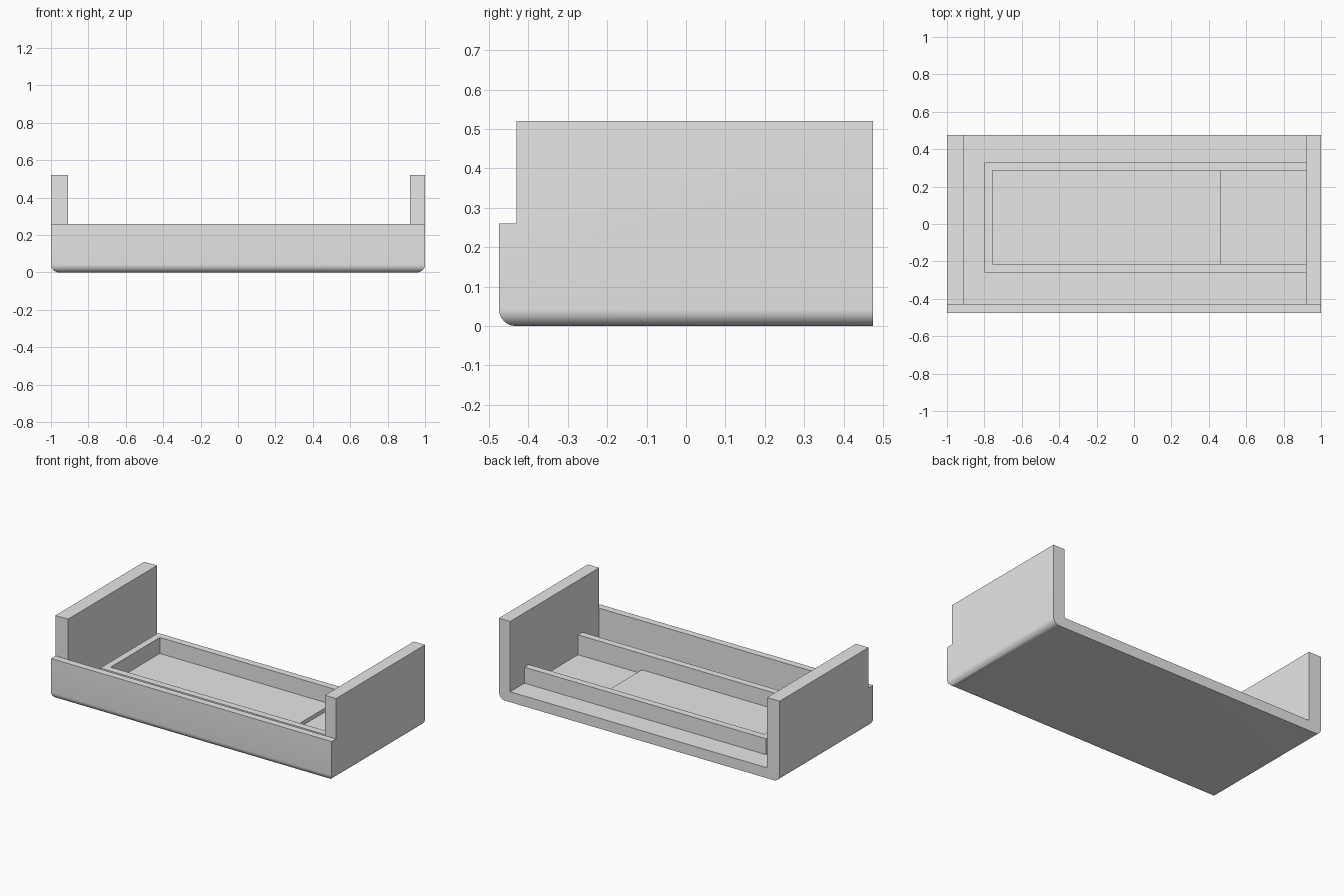
import bpy
import bmesh

cube = bpy.data.objects.get("Cube")
if cube:
    bpy.data.objects.remove(cube, do_unlink=True)

grey = bpy.data.materials.new("light_grey")
grey.use_nodes = True
colour = (0.8, 0.8, 0.8, 1)
grey.diffuse_color = colour
grey.node_tree.nodes["Principled BSDF"].inputs["Base Color"].default_value = colour

# Main dimensions
BACK, FRONT, FRONT_IN = 0.475, -0.475, -0.43
WALL_L, WALL_R = 0.92, -0.91
HEIGHT, LIP, FLOOR, RAIL_TOP, POCKET = 0.52, 0.26, 0.067, 0.17, 0.042


def add_object(name, bm):
    bmesh.ops.recalc_face_normals(bm, faces=bm.faces)
    mesh = bpy.data.meshes.new(name)
    bm.to_mesh(mesh)
    bm.free()
    mesh.materials.append(grey)
    obj = bpy.data.objects.new(name, mesh)
    bpy.context.collection.objects.link(obj)
    return obj


def prism(outline, z0, z1):
    """Extrude a flat outline from z0 up to z1."""
    bm = bmesh.new()
    face = bm.faces.new([bm.verts.new((x, y, z0)) for x, y in outline])
    top = bmesh.ops.extrude_face_region(bm, geom=[face])["geom"]
    verts = [v for v in top if isinstance(v, bmesh.types.BMVert)]
    bmesh.ops.translate(bm, verts=verts, vec=(0, 0, z1 - z0))
    return bm


def box(x0, x1, y0, y1, z0, z1):
    return prism([(x0, y0), (x1, y0), (x1, y1), (x0, y1)], z0, z1)


def cut(target, name, bm):
    cutter = add_object(name, bm)
    mod = target.modifiers.new(name, "BOOLEAN")
    mod.operation = "DIFFERENCE"
    mod.solver = "EXACT"
    mod.object = cutter
    bpy.context.view_layer.objects.active = target
    bpy.ops.object.modifier_apply(modifier=mod.name)
    bpy.data.objects.remove(cutter, do_unlink=True)


# Tray block, rounded along the bottom except at the open back
bm = box(-1, 1, FRONT, BACK, 0, HEIGHT)
bottom = [e for e in bm.edges
          if all(v.co.z < 0.01 for v in e.verts)
          and not all(v.co.y > 0 for v in e.verts)]
bmesh.ops.bevel(bm, geom=bottom, offset=0.043, segments=8, profile=0.5,
                affect="EDGES")
tray = add_object("tray", bm)

# Hollow inside, low front lip and sunken pocket
cut(tray, "hollow", box(WALL_R, WALL_L, FRONT_IN, 1, FLOOR, 1))
cut(tray, "front_notch", box(-2, 2, -1, FRONT_IN, LIP, 1))
cut(tray, "pocket", box(0.465, WALL_L, -0.215, 0.285, POCKET, 0.2))

# Three-sided raised rail that runs into the left wall
rail = add_object("raised_rail", prism(
    [(WALL_L, -0.26), (-0.80, -0.26), (-0.80, 0.33), (WALL_L, 0.33),
     (WALL_L, 0.285), (-0.757, 0.285), (-0.757, -0.215), (WALL_L, -0.215)],
    FLOOR, RAIL_TOP))

# Smooth rounding with crisp edges
bpy.ops.object.select_all(action="DESELECT")
tray.select_set(True)
bpy.context.view_layer.objects.active = tray
bpy.ops.object.shade_smooth_by_angle()
